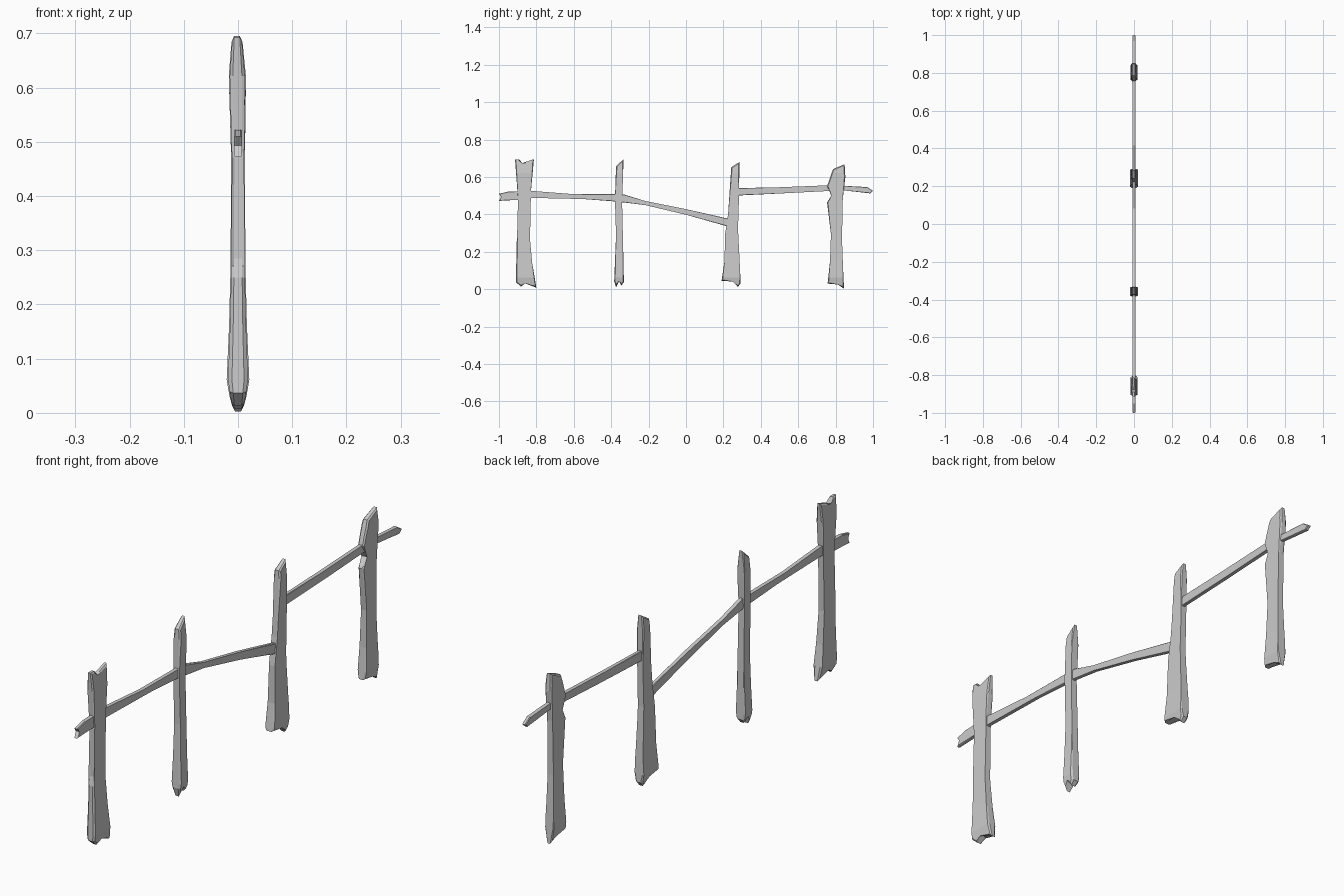
import bpy, bmesh

# Half-thickness of a post along its height: (z, half width in x)
PROFILE = [(0.0, 0.009), (0.06, 0.019), (0.16, 0.015), (0.27, 0.0125),
           (0.47, 0.0115), (0.62, 0.0145), (0.70, 0.008)]


def half_thickness(z):
    for (z0, t0), (z1, t1) in zip(PROFILE, PROFILE[1:]):
        if z <= z1:
            return t0 + (t1 - t0) * max(0, z - z0) / (z1 - z0)
    return PROFILE[-1][1]


def plank(name, outline, thick=1.0, rail=False):
    """Chamfered board cut from a (y, z) outline, thickened along x."""
    bm = bmesh.new()
    base = 0.0075 if rail else 0.0125
    sides = [[bm.verts.new((x, y, z)) for y, z in outline] for x in (-base, base)]
    n = len(outline)
    caps = [bm.faces.new(sides[0]), bm.faces.new(sides[1][::-1])]
    for i in range(n):
        j = (i + 1) % n
        bm.faces.new((sides[0][j], sides[0][i], sides[1][i], sides[1][j]))
    rim = list({e for f in caps for e in f.edges})
    bmesh.ops.bevel(bm, geom=rim, offset=0.0025 if rail else 0.005,
                    segments=1, affect='EDGES', clamp_overlap=True)
    if not rail:
        # Cut across the height, then swell foot and head
        for z in (0.06, 0.16, 0.27, 0.47, 0.62):
            bmesh.ops.bisect_plane(bm, geom=bm.verts[:] + bm.edges[:] + bm.faces[:],
                                   plane_co=(0, 0, z + 0.0013), plane_no=(0, 0, 1))
        for v in bm.verts:
            v.co.x *= half_thickness(v.co.z) / base * thick
            v.co.x -= 0.002 * max(0, v.co.z - 0.5) / 0.2
    bmesh.ops.recalc_face_normals(bm, faces=bm.faces)
    me = bpy.data.meshes.new(name)
    bm.to_mesh(me)
    bm.free()
    ob = bpy.data.objects.new(name, me)
    bpy.context.collection.objects.link(ob)
    return ob


# Weathered posts with split ends
plank("post_1", [(-.914, .693), (-.89, .693), (-.877, .665), (-.86, .68), (-.813, .695),
                 (-.829, .524), (-.834, .267), (-.823, .144), (-.80, .008), (-.861, .037),
                 (-.882, .014), (-.909, .037), (-.906, .25), (-.898, .285), (-.898, .48)], 0.98)
plank("post_2", [(-.374, .658), (-.334, .695), (-.337, .59), (-.342, .48), (-.337, .267),
                 (-.332, .037), (-.346, .02), (-.358, .06), (-.374, .008), (-.384, .043),
                 (-.374, .29), (-.38, .48)], 1.1)
plank("post_3", [(.242, .652), (.286, .68), (.283, .48), (.278, .32), (.289, .107),
                 (.292, .03), (.277, .012), (.25, .046), (.19, .045), (.206, .15),
                 (.209, .294), (.225, .40)], 1.05)
plank("post_4", [(.786, .642), (.848, .668), (.852, .60), (.838, .48), (.834, .267),
                 (.84, .107), (.845, .003), (.813, .03), (.757, .03), (.77, .15),
                 (.775, .294), (.754, .465), (.783, .50), (.754, .55)], 1.0)

# Sagging rails between the posts
plank("rail_left", [(-1, .51), (-.95, .522), (-.82, .525), (-.60, .508), (-.35, .508),
                    (-.35, .467), (-.55, .482), (-.82, .488), (-.9, .478), (-1, .472),
                    (-.985, .493)], rail=True)
plank("rail_middle", [(-.36, .508), (-.33, .506), (-.22, .472), (.0, .428), (.235, .375),
                      (.235, .332), (.0, .398), (-.22, .45), (-.36, .467)], rail=True)
plank("rail_right", [(.26, .54), (.50, .545), (.78, .556), (.97, .546), (1, .526),
                     (.985, .512), (.84, .529), (.55, .514), (.26, .50)], rail=True)
